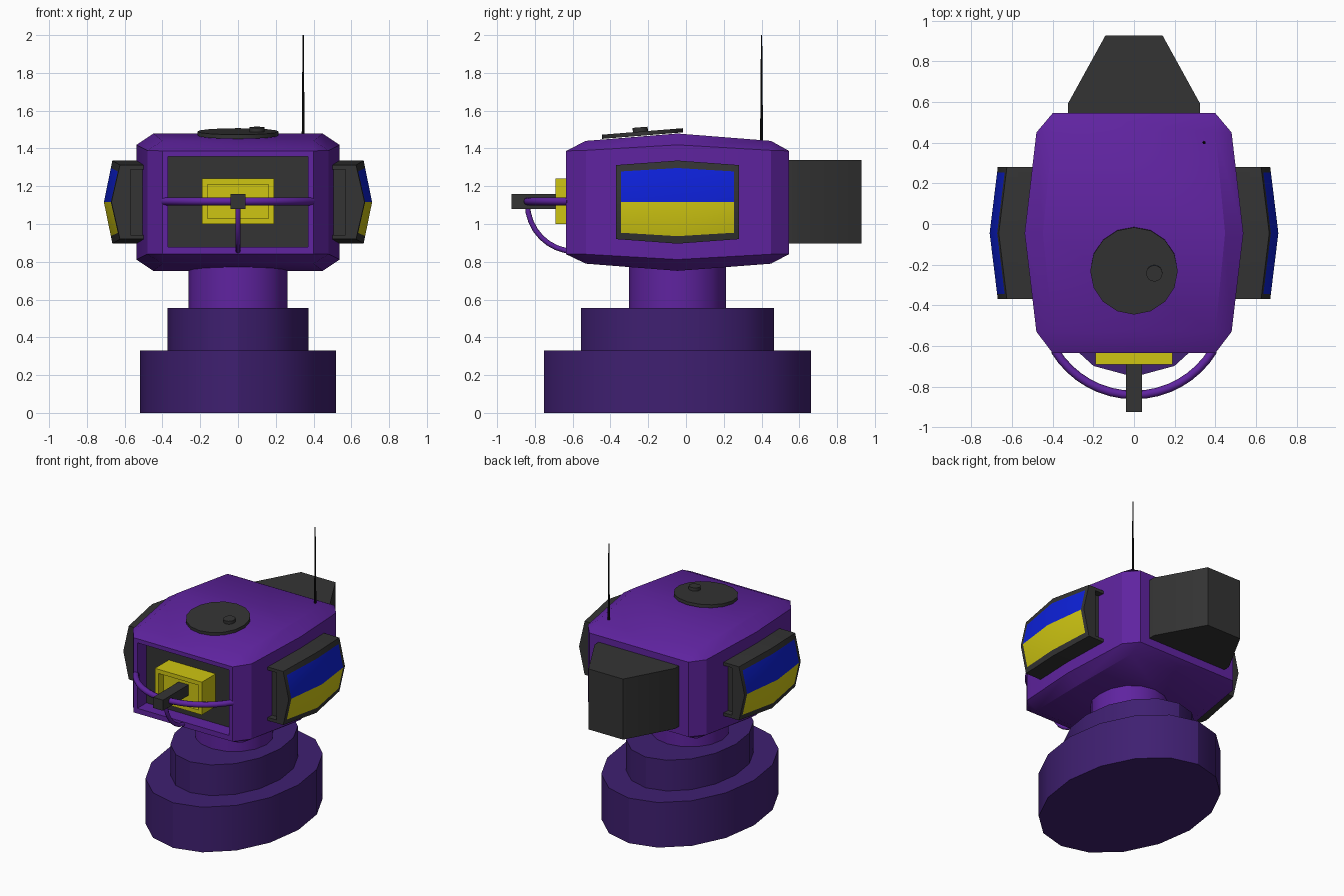
import bpy, bmesh, math
from mathutils import Matrix, Vector

if "Cube" in bpy.data.objects:
    bpy.data.objects.remove(bpy.data.objects["Cube"], do_unlink=True)


def material(name, rgb):
    m = bpy.data.materials.new(name)
    m.use_nodes = True
    m.diffuse_color = (*rgb, 1)
    m.node_tree.nodes["Principled BSDF"].inputs["Base Color"].default_value = (*rgb, 1)
    return m


PURPLE = material("purple", (0.115, 0.017, 0.35))
DEEP = material("deep_purple", (0.05, 0.014, 0.165))
DARK = material("charcoal", (0.034, 0.034, 0.034))
YELLOW = material("yellow", (0.62, 0.56, 0.006))
BLUE = material("blue", (0.004, 0.015, 0.7))
BLACK = material("black", (0.006, 0.006, 0.006))


def finish(name, bm, mats, rule=None):
    """Turn a bmesh into an object, coloured by rule, smooth below 30 degrees."""
    bmesh.ops.remove_doubles(bm, verts=bm.verts, dist=0.0001)
    bmesh.ops.recalc_face_normals(bm, faces=bm.faces)
    for f in bm.faces:
        f.smooth = True
        if rule:
            f.material_index = rule(f)
    me = bpy.data.meshes.new(name)
    bm.to_mesh(me)
    bm.free()
    me.set_sharp_from_angle(angle=math.radians(30))
    for m in mats:
        me.materials.append(m)
    ob = bpy.data.objects.new(name, me)
    bpy.context.collection.objects.link(ob)
    return ob


def loft(name, rings, mats, rule=None):
    bm = bmesh.new()
    loops = [[bm.verts.new(p) for p in ring] for ring in rings]
    n = len(loops[0])
    for a, b in zip(loops, loops[1:]):
        for i in range(n):
            j = (i + 1) % n
            bm.faces.new((a[i], a[j], b[j], b[i]))
    bm.faces.new(loops[0])
    bm.faces.new(loops[-1])
    return finish(name, bm, mats, rule)


def box(name, x0, x1, y0, y1, z0, z1, mat):
    rings = [[(x, y0, z0), (x, y1, z0), (x, y1, z1), (x, y0, z1)] for x in (x0, x1)]
    return loft(name, rings, [mat])


def drum(name, center, rx, ry, depth, mat, sides=16, tilt=0, top=1):
    bm = bmesh.new()
    m = (Matrix.Translation(center) @ Matrix.Rotation(tilt, 4, 'X')
         @ Matrix.Diagonal((rx, ry, 1, 1)))
    bmesh.ops.create_cone(bm, cap_ends=True, segments=sides, radius1=1,
                          radius2=top, depth=depth, matrix=m)
    return finish(name, bm, [mat])


def tube(name, points, radius, mat):
    cu = bpy.data.curves.new(name, 'CURVE')
    cu.dimensions = '3D'
    cu.bevel_depth = radius
    cu.bevel_resolution = 2
    cu.use_fill_caps = True
    sp = cu.splines.new('POLY')
    sp.points.add(len(points) - 1)
    for p, co in zip(sp.points, points):
        p.co = (*co, 1)
    cu.materials.append(mat)
    ob = bpy.data.objects.new(name, cu)
    bpy.context.collection.objects.link(ob)
    return ob


# Stepped oval base and neck
MID = -0.045
drum("base", (0, MID, 0.165), 0.52, 0.707, 0.33, DEEP)
drum("base_step", (0, MID, 0.4425), 0.373, 0.51, 0.225, DEEP)
drum("neck", (0, MID, 0.68), 0.262, 0.258, 0.25, PURPLE)


# Head: chamfered rings from the recessed front panel to the back
def octagon(y, w, z0, z1, cx=0.0, cz=0.0):
    right = [(w - cx, z0), (w, z0 + cz), (w, z1 - cz), (w - cx, z1)]
    left = [(-x, z) for x, z in reversed(right)]
    return [(x, y, z) for x, z in right + left]


loft("head", [
    octagon(-0.53, 0.37, 0.878, 1.357),
    octagon(-0.635, 0.37, 0.878, 1.357),
    octagon(-0.635, 0.40, 0.84, 1.387),
    octagon(-0.53, 0.48, 0.79, 1.44, 0.08, 0.05),
    octagon(MID, 0.538, 0.752, 1.479, 0.09, 0.06),
    octagon(0.45, 0.48, 0.79, 1.44, 0.08, 0.05),
    octagon(0.545, 0.40, 0.84, 1.387),
], [PURPLE, DARK],
    lambda f: int(all(abs(v.co.y + 0.53) < 0.001 and abs(v.co.x) < 0.38 for v in f.verts)))

# Yellow socket with hollow front, and the barrel in it
loft("front_socket", [
    octagon(-0.525, 0.19, 1.0, 1.24),
    octagon(-0.69, 0.19, 1.0, 1.24),
    octagon(-0.69, 0.162, 1.03, 1.21),
    octagon(-0.63, 0.162, 1.03, 1.21),
], [YELLOW])
box("front_barrel", -0.04, 0.04, -0.925, -0.625, 1.08, 1.158, DARK)

# Guard rails around the barrel
R, cy = 0.456, -0.385
a = math.asin(0.39 / R)
tube("guard_rail", [(R * math.sin(t * a / 8), cy - R * math.cos(t * a / 8), 1.12)
                    for t in range(-8, 9)], 0.021, PURPLE)
tube("guard_support", [(0, -0.59 - 0.25 * math.cos(t * math.pi / 16),
                        1.11 - 0.255 * math.sin(t * math.pi / 16))
                       for t in range(9)], 0.014, PURPLE)

# Tapered pack at the back
outline = [(0.325, 0.5), (0.325, 0.592), (0.14, 0.928)]
outline += [(-x, y) for x, y in reversed(outline)]
loft("back_pack", [[(x, y, z) for x, y in outline] for z in (0.897, 1.34)], [DARK])

# Roof hatch, knob and antenna
drum("roof_hatch", (0, -0.23, 1.479), 0.215, 0.215, 0.022, DARK, 16, 0.08)
drum("hatch_knob", (0.1, -0.242, 1.497), 0.04, 0.04, 0.03, DARK, 16, 0.08)
drum("antenna", (0.345, 0.4, 1.715), 0.008, 0.008, 0.57, BLACK, 8, 0, 0.4)

# Side screens: domed two-colour face on a dark housing
CZ, HALF = 1.116, 0.325


def half_height(t):
    return 0.22 - 0.024 * abs(t)


def screen_colour(f):
    c = f.calc_center_median()
    t = (c.y - MID) / HALF
    inside = abs(t) < 0.9 and abs(c.z - CZ) < 0.88 * half_height(t)
    if abs(c.x) < 0.6 or abs(f.normal.x) < 0.5 or not inside:
        return 0
    return 1 if c.z > CZ else 2


def side_screen(label, s):
    steps = (-1, -0.92, 0, 0.92, 1)
    tall = (-1, -0.82, 0, 0.82, 1)
    bm = bmesh.new()
    grid = [[bm.verts.new((s * (0.71 - 0.04 * abs(t) - 0.045 * abs(u)),
                           MID + HALF * t, CZ + u * half_height(t)))
             for u in tall] for t in steps]
    for r0, r1 in zip(grid, grid[1:]):
        for i in range(4):
            bm.faces.new((r0[i], r1[i], r1[i + 1], r0[i + 1]))
    ext = bmesh.ops.extrude_face_region(bm, geom=bm.faces[:], use_keep_orig=True)
    for v in ext["geom"]:
        if isinstance(v, bmesh.types.BMVert):
            v.co.x = s * 0.57
    finish(label + "_screen", bm, [DARK, BLUE, YELLOW], screen_colour)

    # Mount block with overhanging lips
    box(label + "_screen_mount", s * 0.44, s * 0.575, MID - 0.28, MID + 0.28,
        CZ - 0.18, CZ + 0.18, DARK)
    for part, k in (("upper", 1), ("lower", -1)):
        loft(f"{label}_{part}_lip", [
            [(s * x, MID + HALF * t, CZ + k * z)
             for x, z in ((0.46, 0.173), (0.572, 0.173),
                          (0.572, half_height(t)), (0.46, half_height(t)))]
            for t in (-1, 0, 1)], [DARK])


side_screen("left", 1)
side_screen("right", -1)
